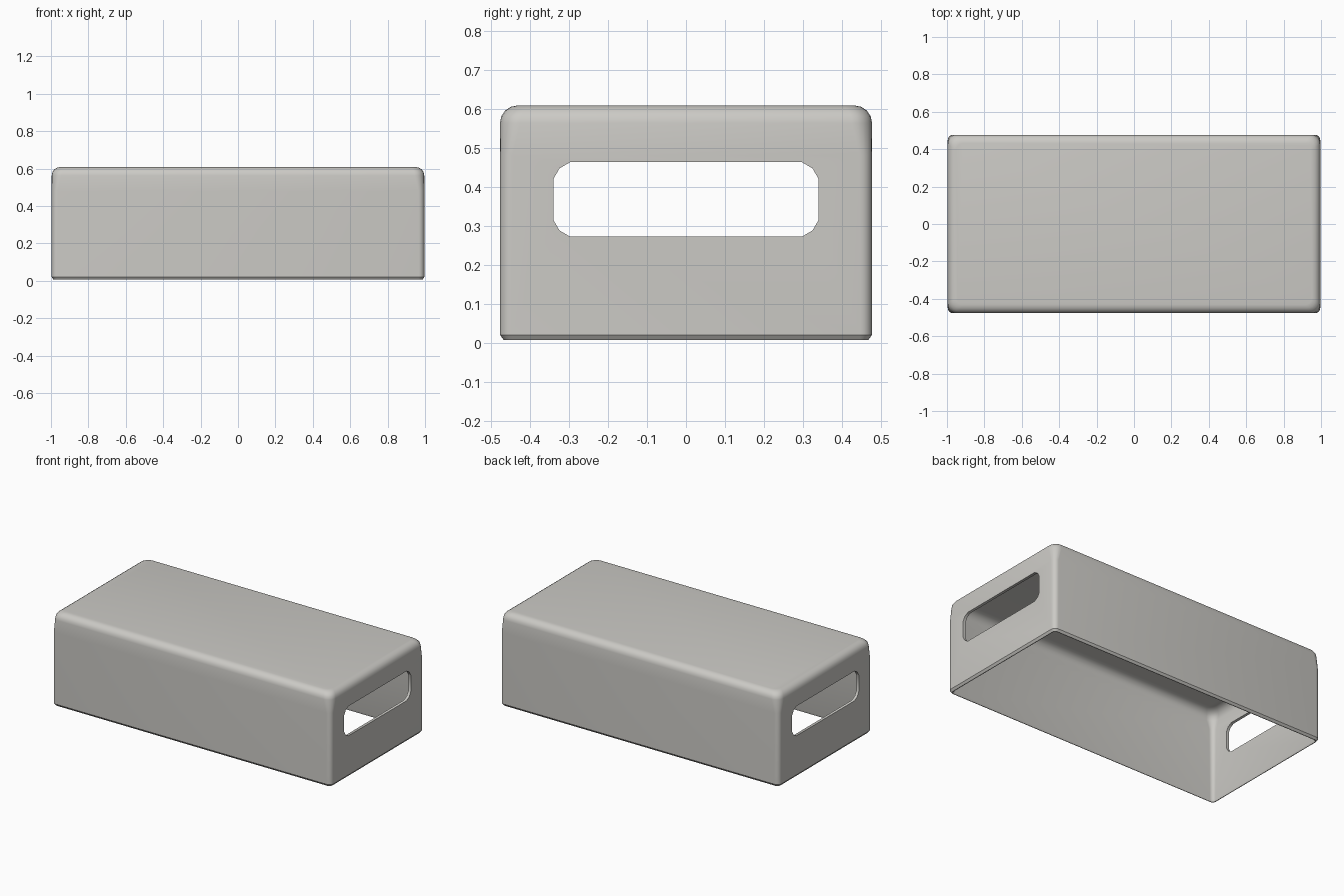
import bpy
import bmesh
import math
from mathutils import Matrix

default = bpy.data.objects.get("Cube")
if default:
    bpy.data.objects.remove(default, do_unlink=True)

HALF_X, HALF_Y, BOTTOM, TOP = 0.996, 0.477, 0.006, 0.608
WALL = 0.018
ROUNDING = 0.045
CORNER_STEPS = 5

grey = bpy.data.materials.new("warm_grey")
grey.use_nodes = True
colour = (0.6, 0.59, 0.56, 1)
grey.diffuse_color = colour
grey.node_tree.nodes["Principled BSDF"].inputs["Base Color"].default_value = colour


def add_object(name, bm):
    mesh = bpy.data.meshes.new(name)
    bm.to_mesh(mesh)
    bm.free()
    obj = bpy.data.objects.new(name, mesh)
    bpy.context.collection.objects.link(obj)
    mesh.materials.append(grey)
    return obj


def rounded_ring(bm, z, inset, radius):
    """One rounded rectangle of vertices at height z."""
    ring = []
    for corner, (sx, sy) in enumerate([(1, 1), (-1, 1), (-1, -1), (1, -1)]):
        cx = sx * (HALF_X - inset - radius)
        cy = sy * (HALF_Y - inset - radius)
        for step in range(CORNER_STEPS + 1):
            angle = (corner + step / CORNER_STEPS) * math.pi / 2
            ring.append(bm.verts.new((cx + radius * math.cos(angle),
                                      cy + radius * math.sin(angle), z)))
    return ring


def bridge(bm, rings):
    for lower, upper in zip(rings, rings[1:]):
        for i in range(len(lower)):
            j = (i + 1) % len(lower)
            bm.faces.new((lower[i], lower[j], upper[j], upper[i]))


# Shell profile: outer wall from rim to rounded top edge, then the same inside
quarter = [step / 4 * math.pi / 2 for step in range(5)]
outer = [(BOTTOM, 0.01, 0.022), (BOTTOM + 0.014, 0, 0.03), (0.48, 0, 0.032)]
inner = [(BOTTOM, 0.014, 0.02), (BOTTOM + 0.014, WALL, 0.024), (0.48, WALL, 0.03)]
for angle in quarter:
    rise, inset = math.sin(angle), 1 - math.cos(angle)
    outer.append((TOP - ROUNDING * (1 - rise), ROUNDING * inset, 0.052 - 0.015 * inset))
    inner.append((TOP - WALL - 0.055 * (1 - rise), WALL + 0.055 * inset, 0.05 - 0.015 * inset))

bm = bmesh.new()
rings = [rounded_ring(bm, *section) for section in reversed(inner)]
rings += [rounded_ring(bm, *section) for section in outer]
bridge(bm, rings)
bm.faces.new(rings[0])
bm.faces.new(rings[-1])
bmesh.ops.recalc_face_normals(bm, faces=bm.faces)
shell = add_object("crate_shell", bm)

# Handle openings cut straight through both ends
bm = bmesh.new()
matrix = Matrix.Translation((0, 0, 0.367)) @ Matrix.Diagonal((2.4, 0.68, 0.191, 1))
bmesh.ops.create_cube(bm, size=1, matrix=matrix)
long_edges = [e for e in bm.edges if abs(e.verts[0].co.x - e.verts[1].co.x) > 1]
bmesh.ops.bevel(bm, geom=long_edges, offset=0.043, segments=2, profile=0.4, affect="EDGES")
cutter = add_object("handle_cutter", bm)
cutter.hide_render = True
cut = shell.modifiers.new("handle_openings", "BOOLEAN")
cut.operation = "DIFFERENCE"
cut.object = cutter
cut.solver = "EXACT"

# Apply the modifier, then drop the cutter
bpy.context.view_layer.update()
graph = bpy.context.evaluated_depsgraph_get()
finished = bpy.data.meshes.new_from_object(shell.evaluated_get(graph))
shell.modifiers.clear()
shell.data = finished
bpy.data.objects.remove(cutter, do_unlink=True)

bpy.ops.object.select_all(action="DESELECT")
shell.select_set(True)
bpy.context.view_layer.objects.active = shell
bpy.ops.object.shade_smooth_by_angle(angle=math.radians(35))
